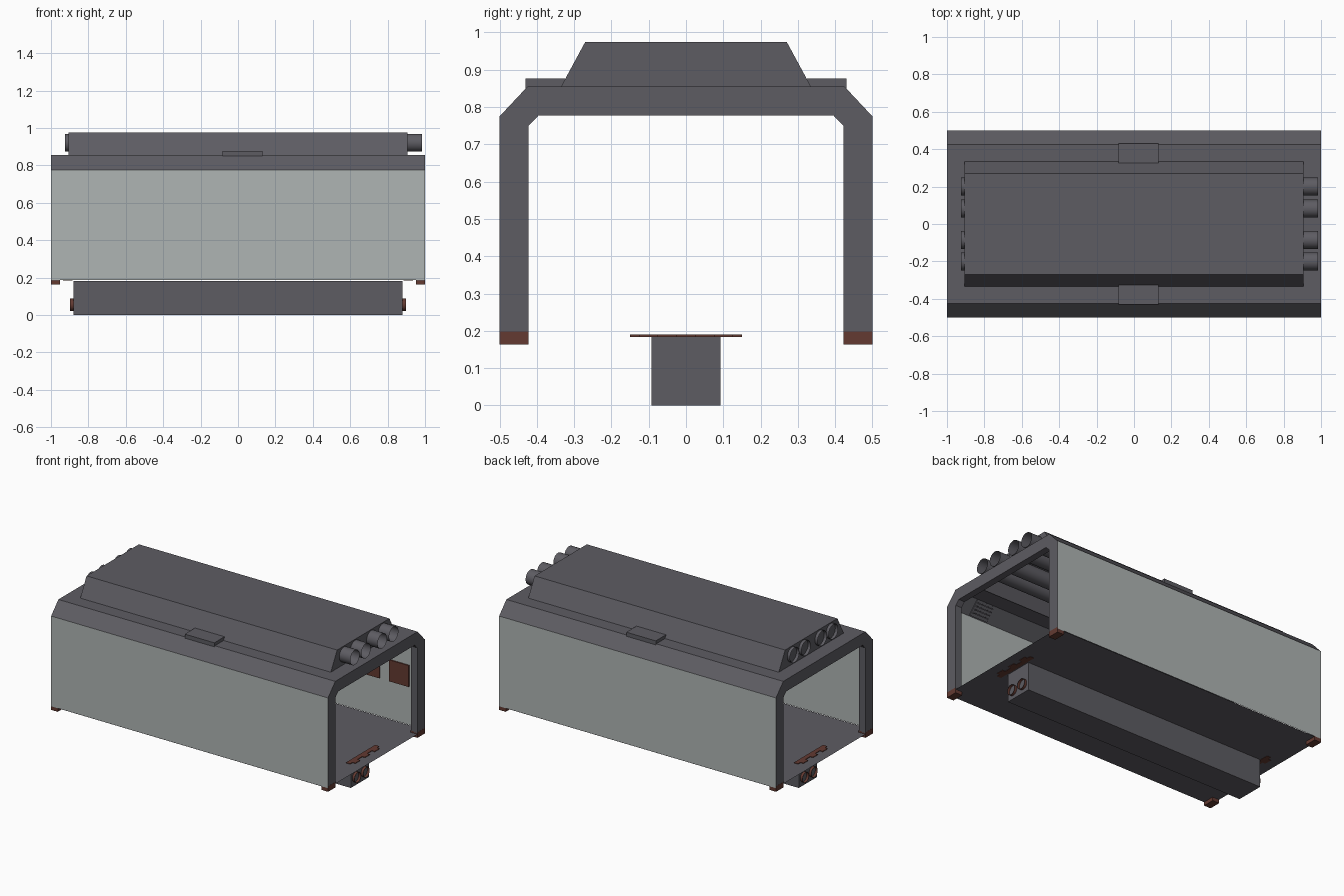
import bpy, bmesh, math
from mathutils import Matrix, Vector

if "Cube" in bpy.data.objects:
    bpy.data.objects.remove(bpy.data.objects["Cube"])


def material(name, rgb):
    m = bpy.data.materials.new(name)
    m.diffuse_color = (*rgb, 1)
    m.use_nodes = True
    m.node_tree.nodes["Principled BSDF"].inputs["Base Color"].default_value = m.diffuse_color
    return m


GREY = material("dark grey metal", (0.110, 0.107, 0.123))
LIGHT = material("light grey panel", (0.43, 0.46, 0.455))
RUST = material("rust brown", (0.125, 0.042, 0.031))


def finish(name, bm, mat, normals=True):
    if normals:
        bmesh.ops.recalc_face_normals(bm, faces=bm.faces)
    me = bpy.data.meshes.new(name)
    bm.to_mesh(me)
    bm.free()
    me.materials.append(mat)
    ob = bpy.data.objects.new(name, me)
    bpy.context.collection.objects.link(ob)
    return ob


def box(name, x, y, z, mat):
    bm = bmesh.new()
    bmesh.ops.create_cube(bm, size=1)
    for v in bm.verts:
        v.co = Vector([(r[0] + r[1]) / 2 + c * (r[1] - r[0])
                       for r, c in zip((x, y, z), v.co)])
    return finish(name, bm, mat)


def prism(name, profile, x0, x1, mat):
    """Closed y-z profile extruded along x."""
    bm = bmesh.new()
    face = bm.faces.new([bm.verts.new((x0, y, z)) for y, z in profile])
    ext = bmesh.ops.extrude_face_region(bm, geom=[face])
    for v in ext["geom"]:
        if isinstance(v, bmesh.types.BMVert):
            v.co.x = x1
    return finish(name, bm, mat)


def sheet(name, path, x0, x1, mat):
    """Open y-z path swept along x with no thickness."""
    bm = bmesh.new()
    rows = [[bm.verts.new((x, y, z)) for x in (x0, x1)] for y, z in path]
    for a, b in zip(rows, rows[1:]):
        bm.faces.new((a[0], a[1], b[1], b[0]))
    return finish(name, bm, mat, False)


def tube(name, x0, x1, y, z, r, mat):
    """Open-ended round pipe along x."""
    bm = bmesh.new()
    bmesh.ops.create_cone(bm, cap_ends=False, segments=24, radius1=r, radius2=r,
                          depth=x1 - x0,
                          matrix=Matrix.Translation(((x0 + x1) / 2, y, z))
                          @ Matrix.Rotation(math.pi / 2, 4, 'Y'))
    for f in bm.faces:
        f.smooth = True
    return finish(name, bm, mat)


# End frames: upside-down U with chamfered corners
half_out = [(0.5, 0.185), (0.5, 0.775), (0.425, 0.855)]
half_in = [(0.395, 0.778), (0.422, 0.75), (0.422, 0.185)]
outline = (half_out[:] + [(-y, z) for y, z in reversed(half_out)]
           + [(-y, z) for y, z in reversed(half_in)] + half_in)
prism("end_frame_right", outline, 0.955, 1.0, GREY)
prism("end_frame_left", outline, -1.0, -0.955, GREY)

# Floor and the beam under it
sheet("floor", [(-0.5, 0.186), (0.5, 0.186)], -1, 1, GREY)
box("under_beam", (-0.88, 0.88), (-0.093, 0.093), (0, 0.183), GREY)

# Side walls, roof edges, hatches and vents on both sides
for s, side in ((-1, "front"), (1, "back")):
    sheet(side + "_wall", [(s * 0.501, 0.187), (s * 0.501, 0.776)], -1, 1, LIGHT)
    sheet(side + "_roof_edge",
          [(s * 0.5, 0.775), (s * 0.425, 0.855), (s * 0.32, 0.855)], -1, 1, GREY)
    ys = sorted((s * 0.325, s * 0.43))
    box(side + "_hatch", (-0.083, 0.13), ys, (0.845, 0.876), GREY)
    for cx in (-0.7, 0.027, 0.77):
        prism(side + "_vent", [(s * 0.496, 0.778), (s * 0.427, 0.852),
                               (s * 0.422, 0.848), (s * 0.491, 0.774)],
              cx - 0.065, cx + 0.065, GREY)
        # vent slats
        for i in range(4):
            t = 0.15 + i * 0.22
            y, z = 0.488 - 0.066 * t, 0.776 + 0.07 * t
            prism(side + "_vent_slat",
                  [(s * y, z), (s * (y - 0.010), z - 0.008),
                   (s * (y - 0.014), z - 0.002), (s * (y - 0.004), z + 0.006)],
                  cx - 0.055, cx + 0.055, GREY)

# Roof end strips closing the gap between frames and housing
for s in (-1, 1):
    xs = sorted((s * 0.9, s * 0.96))
    sheet("roof_end_strip", [(-0.32, 0.855), (0.32, 0.855)], *xs, GREY)

# Raised roof housing, open underneath
hx = 0.905
sheet("housing_shell", [(0.335, 0.855), (0.27, 0.975), (-0.27, 0.975), (-0.335, 0.855)],
      -hx, hx, GREY)
for x in (-hx, hx):
    bm = bmesh.new()
    bm.faces.new([bm.verts.new((x, y, z)) for y, z in
                  ((0.335, 0.84), (0.335, 0.855), (0.27, 0.975),
                   (-0.27, 0.975), (-0.335, 0.855), (-0.335, 0.84))][1:5])
    bmesh.ops.delete(bm, geom=[v for v in bm.verts if not v.link_faces], context='VERTS')
    finish("housing_end", bm, GREY)

# Pipes running through the housing
for y in (-0.2, -0.085, 0.082, 0.2):
    tube("roof_pipe", -0.925, 0.985, y, 0.921, 0.048, GREY)

# Rust-coloured feet, beam pipes, floor connectors
for sx in (-1, 1):
    for sy in (-1, 1):
        box("foot", sorted((sx * 0.952, sx * 1.001)),
            sorted((sy * 0.422, sy * 0.5)), (0.163, 0.198), RUST)
        tube("beam_pipe", *sorted((sx * 0.87, sx * 0.897)), sy * 0.045, 0.055, 0.033, RUST)
    box("floor_connector", sorted((sx * 0.885, sx * 0.915)), (-0.15, 0.15),
        (0.184, 0.19), RUST)
    for y in (-0.1, 0, 0.1):
        box("connector_tooth", sorted((sx * 0.915, sx * 0.935)), (y - 0.025, y + 0.025),
            (0.184, 0.19), RUST)

# Panels on the inside of the back wall
for x0, x1 in ((0.55, 0.68), (0.75, 0.89)):
    box("wall_panel", (x0, x1), (0.488, 0.496), (0.44, 0.58), RUST)
